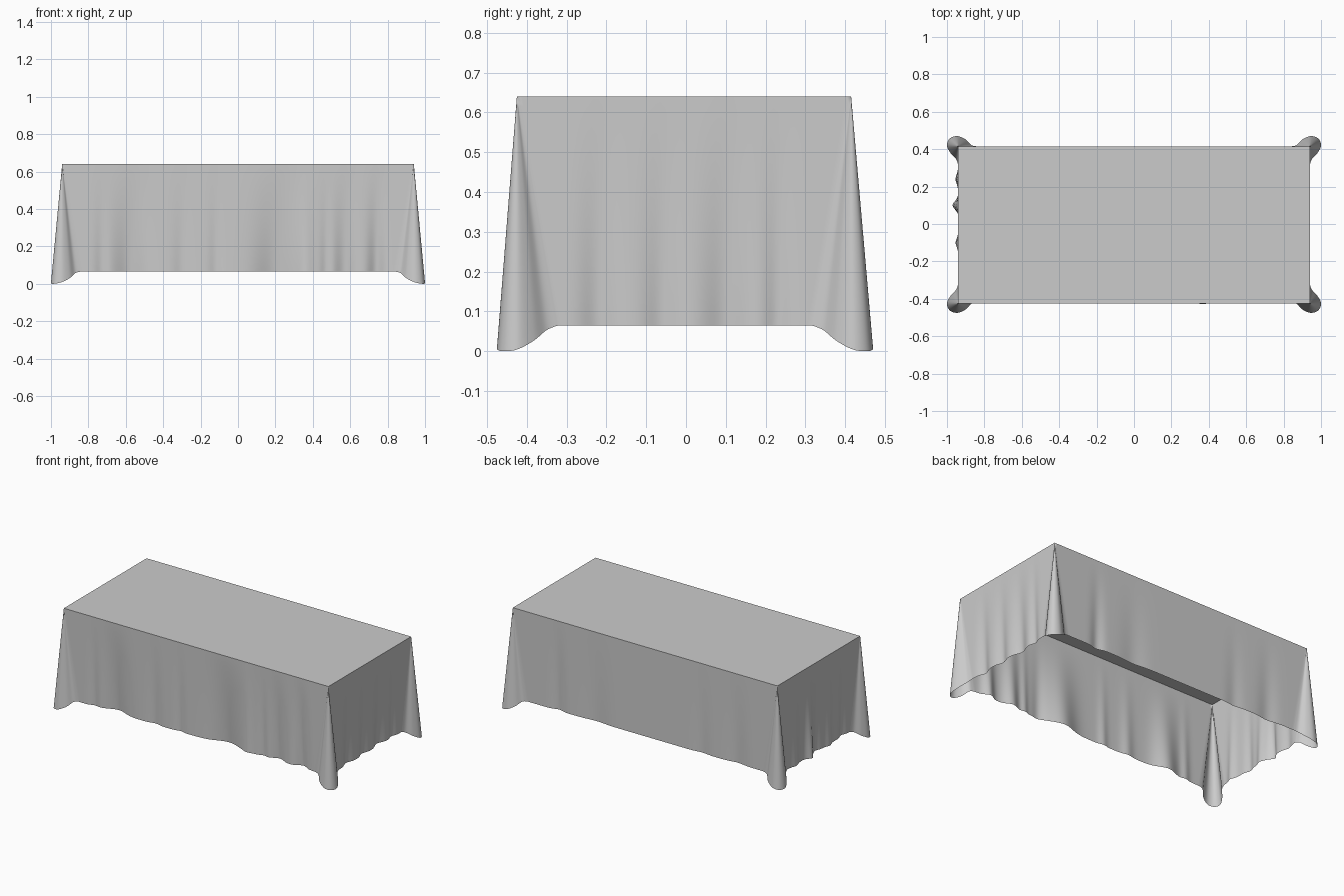
import bpy, bmesh, math
from mathutils import Vector

if "Cube" in bpy.data.objects:
    bpy.data.objects.remove(bpy.data.objects["Cube"])

TOP_Z, HEM_Z = 0.64, 0.065
X, Y_FRONT, Y_BACK = 0.94, -0.425, 0.415
ROWS, WALL_LONG, WALL_SHORT, CORNER = 24, 150, 70, 6

# Corner fold along the hem, as (x, y past the centre line, z), from the long wall to the short wall
FOLD = [(0.84, 0.415, 0.065), (0.87, 0.422, 0.057), (0.90, 0.452, 0.03),
        (0.945, 0.47, 0.008), (0.985, 0.457, 0.0), (1.0, 0.42, 0.004),
        (0.98, 0.378, 0.026), (0.95, 0.345, 0.053), (0.94, 0.315, 0.065)]

# Wall ripples: (position along wall, width, outward depth at the hem)
FRONT = [(-0.73, 0.03, -0.012), (-0.58, 0.08, -0.04), (-0.30, 0.04, -0.012), (-0.12, 0.03, -0.01),
         (0.20, 0.10, -0.045), (0.36, 0.04, 0.012), (0.47, 0.025, -0.012), (0.57, 0.05, -0.03),
         (0.74, 0.04, -0.03)]
RIGHT = [(-0.22, 0.04, -0.02), (-0.06, 0.04, -0.018), (0.10, 0.05, -0.025), (0.23, 0.03, -0.015)]
BACK = [(-0.65, 0.06, -0.012), (-0.40, 0.05, -0.008), (0.35, 0.08, -0.01), (0.62, 0.04, -0.015)]
LEFT = [(-0.25, 0.03, -0.015), (-0.10, 0.03, 0.014), (0.01, 0.03, -0.015),
        (0.10, 0.03, 0.03), (0.24, 0.035, 0.014)]


def ripple(folds, p):
    return sum(a * math.exp(-((p - c) / w) ** 2) for c, w, a in folds)


def smooth_path(pts, n):
    """Catmull-Rom curve through the points."""
    out = []
    for i in range(len(pts) - 1):
        a, b = pts[max(i - 1, 0)], pts[i]
        c, d = pts[i + 1], pts[min(i + 2, len(pts) - 1)]
        for k in range(n):
            t = k / n
            out.append(0.5 * (2 * b + (c - a) * t + (2 * a - 5 * b + 4 * c - d) * t * t
                              + (3 * b - a - 3 * c + d) * t ** 3))
    return out + [pts[-1]]


def corner(sx, sy):
    dy = 0 if sy > 0 else -0.01 * 0.5
    pts = [Vector((sx * x, sy * y + dy, z)) for x, y, z in FOLD]
    return smooth_path(pts, CORNER), Vector((sx * X, Y_BACK if sy > 0 else Y_FRONT, TOP_Z))


# Columns of cloth running round the table: (top point, hem point, outward axis, ripples, axis index)
columns = []


def add_corner(sx, sy, from_long):
    hem, apex = corner(sx, sy)
    for h in (hem if from_long else hem[::-1]):
        columns.append((apex, h, None, None, 0))


def add_wall(a, b, n, out, folds, axis):
    (ha, ta), (hb, tb) = a, b
    for i in range(1, n):
        t = i / n
        columns.append((ta.lerp(tb, t), ha.lerp(hb, t), Vector(out), folds, axis))


def ends(sx, sy):
    hem, apex = corner(sx, sy)
    return (hem[0], apex), (hem[-1], apex)   # long-wall end, short-wall end


fl, fr, br, bl = ends(-1, -1), ends(1, -1), ends(1, 1), ends(-1, 1)
add_wall(fl[0], fr[0], WALL_LONG, (0, -1, 0), FRONT, 0)
add_corner(1, -1, True)
add_wall(fr[1], br[1], WALL_SHORT, (1, 0, 0), RIGHT, 1)
add_corner(1, 1, False)
add_wall(br[0], bl[0], WALL_LONG, (0, 1, 0), BACK, 0)
add_corner(-1, 1, True)
add_wall(bl[1], fl[1], WALL_SHORT, (-1, 0, 0), LEFT, 1)
add_corner(-1, -1, False)

# Hanging skirt of the cloth, then the flat top
bm = bmesh.new()
grid = []
for top, hem, out, folds, axis in columns:
    col = []
    for r in range(ROWS + 1):
        t = r / ROWS
        p = top.lerp(hem, t)
        if out:
            p = p + out * ripple(folds, p[axis]) * t ** 1.3
        col.append(bm.verts.new(p))
    grid.append(col)
for i, col in enumerate(grid):
    nxt = grid[(i + 1) % len(grid)]
    for r in range(ROWS):
        bm.faces.new((col[r], col[r + 1], nxt[r + 1], nxt[r]))
bm.faces.new([col[0] for col in grid])
bmesh.ops.remove_doubles(bm, verts=bm.verts, dist=1e-5)
bmesh.ops.recalc_face_normals(bm, faces=bm.faces)

mesh = bpy.data.meshes.new("tablecloth")
bm.to_mesh(mesh)
bm.free()
cloth = bpy.data.objects.new("tablecloth", mesh)
bpy.context.collection.objects.link(cloth)
bpy.context.view_layer.objects.active = cloth
cloth.select_set(True)
bpy.ops.object.shade_smooth_by_angle(angle=math.radians(50))
